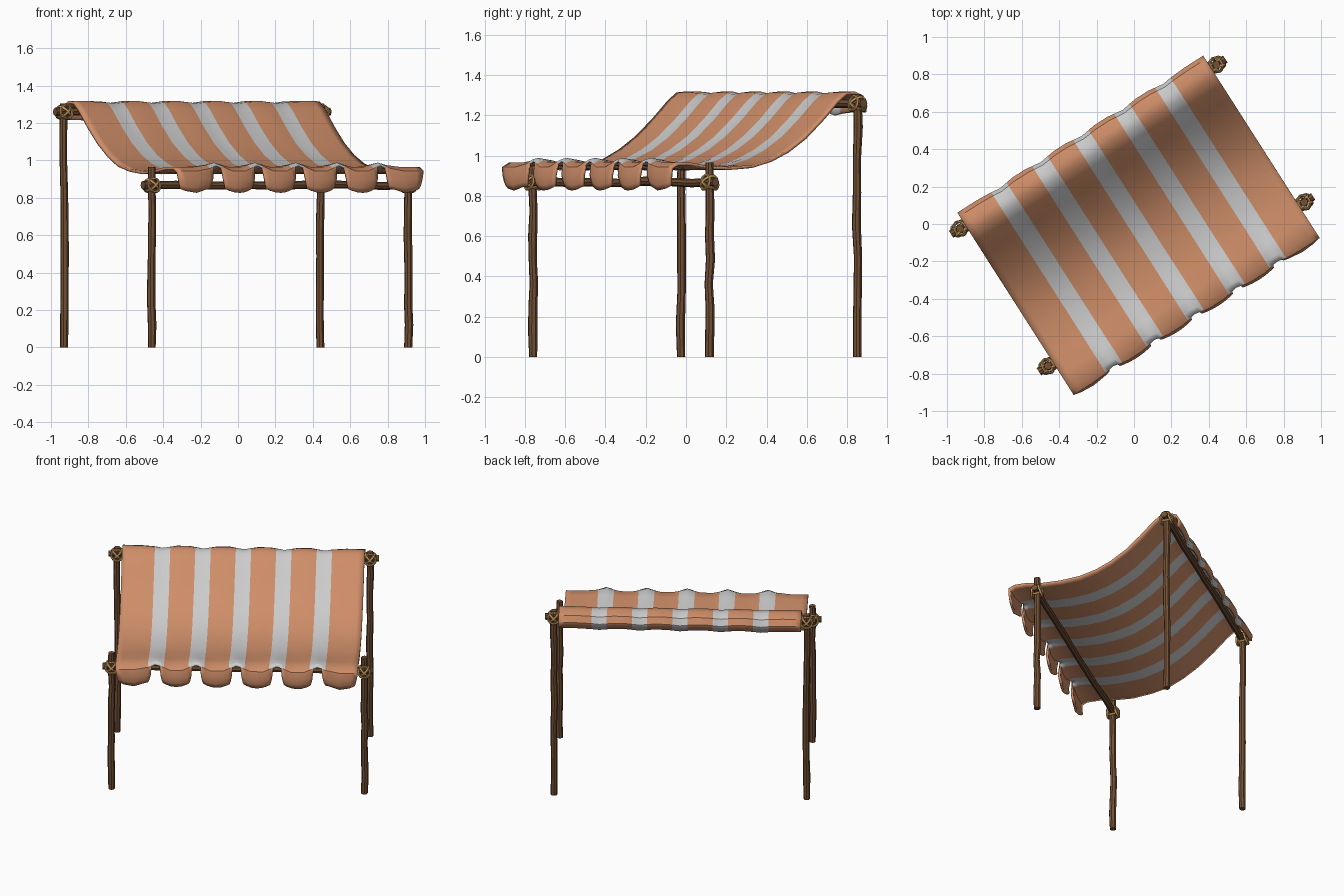
import bpy, bmesh, math, random
from mathutils import Vector

if "Cube" in bpy.data.objects:
    bpy.data.objects.remove(bpy.data.objects["Cube"])

random.seed(4)
ANG = math.radians(32.57)
U = Vector((math.cos(ANG), math.sin(ANG), 0))    # along the width
V = Vector((math.sin(ANG), -math.cos(ANG), 0))   # towards the low front edge
Z = Vector((0, 0, 1))
ORIGIN = Vector((-0.01, 0.046, 0))


def place(u, v, z):
    return ORIGIN + U * u + V * v + Z * z


def material(name, rgb):
    m = bpy.data.materials.new(name)
    m.diffuse_color = (*rgb, 1)
    m.use_nodes = True
    m.node_tree.nodes["Principled BSDF"].inputs["Base Color"].default_value = m.diffuse_color
    return m


ORANGE = material("terracotta cloth", (0.62, 0.27, 0.14))
WHITE = material("pale cloth", (0.75, 0.75, 0.75))
WOOD = material("dark wood", (0.17, 0.08, 0.035))
ROPE = material("rope", (0.55, 0.31, 0.11))


def finish(name, bm, mats, angle):
    bmesh.ops.recalc_face_normals(bm, faces=bm.faces)
    me = bpy.data.meshes.new(name)
    bm.to_mesh(me)
    bm.free()
    ob = bpy.data.objects.new(name, me)
    bpy.context.collection.objects.link(ob)
    for m in mats:
        me.materials.append(m)
    bpy.ops.object.select_all(action='DESELECT')
    ob.select_set(True)
    bpy.context.view_layer.objects.active = ob
    bpy.ops.object.shade_smooth_by_angle(angle=math.radians(angle))
    return ob


def pole(name, a, b, radius, rings=9, sides=8, wobble=0.005):
    bm = bmesh.new()
    axis = (b - a).normalized()
    s = axis.cross(V).normalized()
    t = axis.cross(s)
    prev = None
    for i in range(rings):
        c = a.lerp(b, i / (rings - 1))
        c = c + s * random.uniform(-wobble, wobble) + t * random.uniform(-wobble, wobble)
        if i in (0, rings - 1):
            c = a.lerp(b, i / (rings - 1))
        r = radius * random.uniform(0.93, 1.07)
        ring = []
        for k in range(sides):
            w = 2 * math.pi * k / sides
            ring.append(bm.verts.new(c + (s * math.cos(w) + t * math.sin(w)) * r))
        if prev:
            for k in range(sides):
                n = (k + 1) % sides
                bm.faces.new((prev[k], prev[n], ring[n], ring[k]))
        else:
            bm.faces.new(ring)
        prev = ring
    bm.faces.new(prev)
    return finish(name, bm, [WOOD], 40)


def lashing(name, centre):
    # crossed rope loops around the joint plus a loose loop at the front
    loops = [(U + Z, 0, 0.040), (Z - U, 0, 0.040), (V + Z * 0.25, 0.024, 0.037),
             (V - Z * 0.3, -0.024, 0.037)]
    for i, (normal, shift, radius) in enumerate(loops):
        bpy.ops.mesh.primitive_torus_add(
            major_segments=14, minor_segments=6, major_radius=radius, minor_radius=0.0075,
            location=centre + V * shift, rotation=normal.to_track_quat('Z', 'Y').to_euler())
        ob = bpy.context.object
        ob.name = f"{name}_{i + 1}"
        ob.data.materials.append(ROPE)
        bpy.ops.object.shade_smooth_by_angle(angle=math.radians(60))


# posts, cross bars and rope joints
PU, PV = 0.813, 0.436
for row, v, top, bar in (("back", -PV, 1.305, 1.26), ("front", PV, 0.965, 0.868)):
    pole(f"{row}_bar", place(-0.87, v, bar), place(0.87, v, bar), 0.022)
    for side, u in (("left", -PU), ("right", PU)):
        pole(f"{row}_{side}_post", place(u, v, 0), place(u, v, top), 0.022)
        lashing(f"{row}_{side}_rope", place(u, v, bar))

# striped cloth: profile from back flap, over the back bar, sagging to the front
PROFILE = [(-0.502, 1.21), (-0.508, 1.25), (-0.488, 1.287), (-0.44, 1.307), (-0.39, 1.303),
           (-0.34, 1.265), (-0.25, 1.175), (-0.15, 1.088), (-0.05, 1.022), (0.05, 0.975),
           (0.16, 0.946), (0.29, 0.935), (0.41, 0.94), (0.52, 0.957), (0.60, 0.957),
           (0.635, 0.938), (0.648, 0.895), (0.644, 0.855), (0.638, 0.828)]
EDGE_ROW = 15          # pale stripes stop here, scallops carry on down
PITCH = 0.26
HALF = 0.05

columns = [-0.78, -0.74, -0.66]
for i in range(5):
    c = (i - 2) * PITCH
    columns += [c - HALF, c - HALF / 2, c, c + HALF / 2, c + HALF]
    if i < 4:
        columns += [c + 0.09, c + PITCH / 2, c + 0.17]
columns += [0.66, 0.74, 0.78]


def cloth_point(u, row):
    v, z = PROFILE[row]
    stripe = max(-2, min(2, round(u / PITCH)))
    d = abs(u - stripe * PITCH)
    pale = max(0, 1 - d / 0.09)                    # 1 in the middle of a pale stripe
    back = max(0, 1 - row / 9)
    z += back * (0.006 - 0.016 * pale)
    if row <= 4:
        v += 0.016 * pale * (1 - row / 5)
    if 12 < row <= EDGE_ROW:
        z += 0.012 * pale * (row - 12)
        v -= 0.012 * pale * (row - 12) / 3
    if row > EDGE_ROW:                             # scallop narrows and rounds off
        k = max(-3, min(2, math.floor(u / PITCH)))
        mid = (k + 0.5) * PITCH
        if abs(mid) > 0.6:
            mid = math.copysign(0.67, mid)
        f = (row - EDGE_ROW) / (len(PROFILE) - 1 - EDGE_ROW)
        off = (u - mid) / 0.105
        u = mid + (u - mid) * (1 - 0.22 * f)
        z += 0.022 * f * min(1, off * off)
        v -= 0.012 * off * off
    if 5 < row < 13:
        z += random.uniform(-0.002, 0.002)
    return place(u, v, z)


bm = bmesh.new()
rows = len(PROFILE)
grid = [[bm.verts.new(cloth_point(u, r)) for r in range(rows)] for u in columns]
for i in range(len(columns) - 1):
    mid = (columns[i] + columns[i + 1]) / 2
    stripe = max(-2, min(2, round(mid / PITCH)))
    d = abs(mid - stripe * PITCH)
    for r in range(rows - 1):
        if r >= EDGE_ROW and d < HALF / 2:
            continue                               # gap between scallops
        f = bm.faces.new((grid[i][r], grid[i + 1][r], grid[i + 1][r + 1], grid[i][r + 1]))
        f.material_index = 1 if d < HALF and r < EDGE_ROW else 0
bmesh.ops.delete(bm, geom=[v for v in bm.verts if not v.link_faces], context='VERTS')
cloth = finish("striped_cloth", bm, [ORANGE, WHITE], 35)
solid = cloth.modifiers.new("thickness", 'SOLIDIFY')
solid.thickness = 0.015
solid.offset = 0
